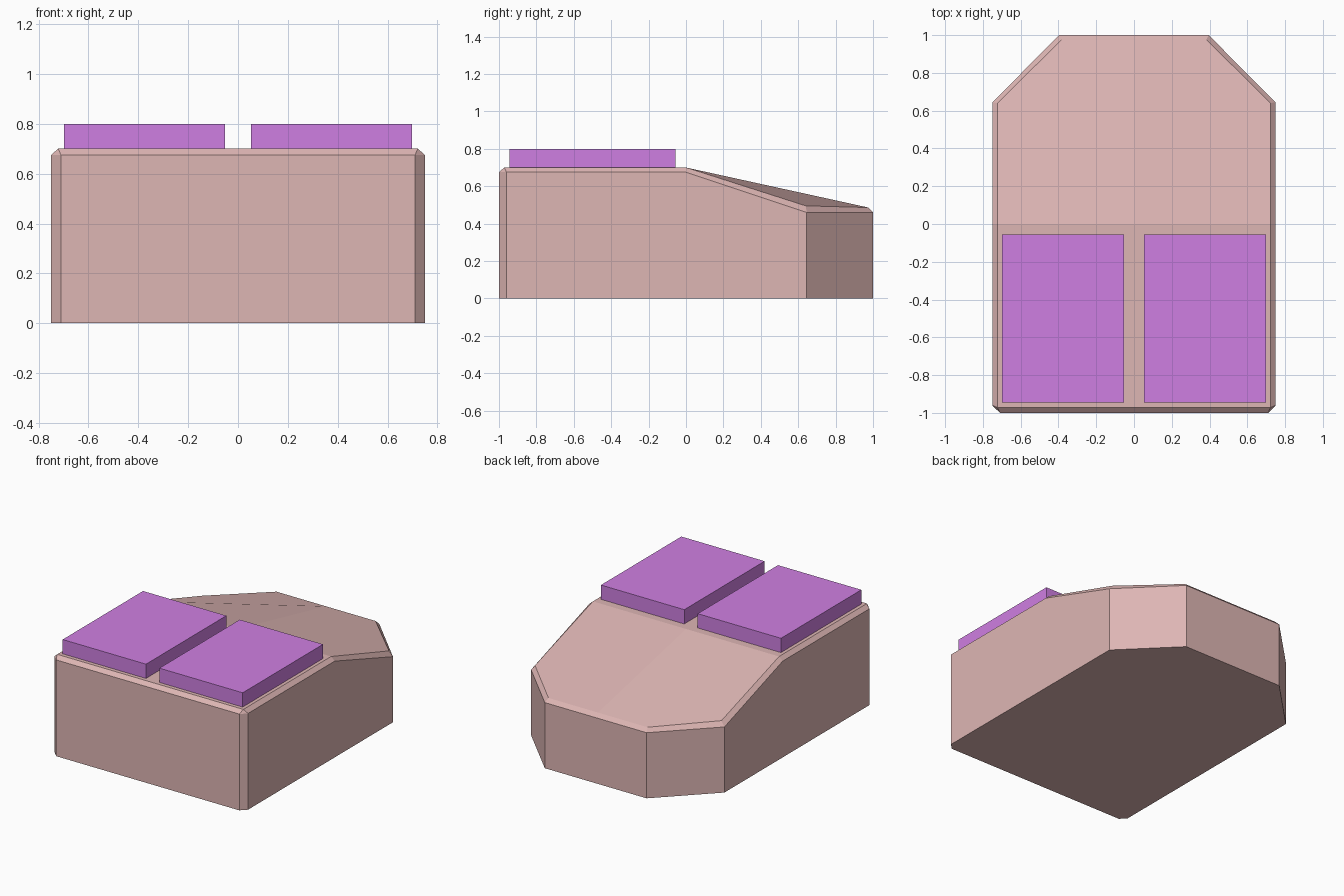
import bpy
import bmesh

if "Cube" in bpy.data.objects:
    bpy.data.objects.remove(bpy.data.objects["Cube"])


def material(name, rgb):
    """Flat material from 0-255 display colour, converted to linear."""
    lin = [((c / 255 + 0.055) / 1.055) ** 2.4 for c in rgb]
    m = bpy.data.materials.new(name)
    m.diffuse_color = (*lin, 1.0)
    m.use_nodes = True
    m.node_tree.nodes["Principled BSDF"].inputs["Base Color"].default_value = m.diffuse_color
    return m


def add_object(name, bm, mat):
    me = bpy.data.meshes.new(name)
    bm.to_mesh(me)
    bm.free()
    me.materials.append(mat)
    ob = bpy.data.objects.new(name, me)
    bpy.context.collection.objects.link(ob)
    return ob


def mirror_x(ob):
    mod = ob.modifiers.new("mirror", 'MIRROR')
    mod.use_axis[0] = True
    mod.use_clip = True


pink = material("dusty pink", (222, 182, 180))
purple = material("soft purple", (207, 127, 226))

# Body: right half outline from front centre to back centre
# (outer x, outer y, rim height, bevelled top point)
stations = [
    (0.00, -1.00, 0.675, (0.0, -0.972, 0.70)),
    (0.71, -1.00, 0.675, (0.722, -0.972, 0.70)),
    (0.75, -0.96, 0.675, None),                 # shares the previous top point
    (0.75, 0.00, 0.675, (0.722, 0.0, 0.70)),
    (0.75, 0.645, 0.46, (0.723, 0.64, 0.495)),
    (0.395, 1.00, 0.46, (0.384, 0.975, 0.486)),
    (0.00, 1.00, 0.46, (0.0, 0.975, 0.486)),
]
bm = bmesh.new()
base, rim, top = [], [], []
for x, y, z, t in stations:
    base.append(bm.verts.new((x, y, 0)))
    rim.append(bm.verts.new((x, y, z)))
    top.append(bm.verts.new(t) if t else top[-1])
for i in range(len(stations) - 1):
    j = i + 1
    bm.faces.new((base[i], base[j], rim[j], rim[i]))
    if top[i] is top[j]:
        bm.faces.new((rim[i], rim[j], top[i]))
    else:
        bm.faces.new((rim[i], rim[j], top[j], top[i]))
bm.faces.new(base[::-1])

# Flat deck and sloping nose
mid = bm.verts.new((0, 0, 0.70))
bm.faces.new((mid, top[0], top[1], top[3]))
bm.faces.new((mid, top[3], top[4], top[5], top[6]))
mirror_x(add_object("body", bm, pink))

# Pair of raised pads on the deck
x0, x1, y0, y1, z0, z1 = 0.052, 0.698, -0.945, -0.055, 0.70, 0.80
bm = bmesh.new()
bmesh.ops.create_cube(bm, size=1)
bmesh.ops.scale(bm, vec=(x1 - x0, y1 - y0, z1 - z0), verts=bm.verts)
bmesh.ops.translate(bm, vec=((x0 + x1) / 2, (y0 + y1) / 2, (z0 + z1) / 2), verts=bm.verts)
mirror_x(add_object("top_pads", bm, purple))
